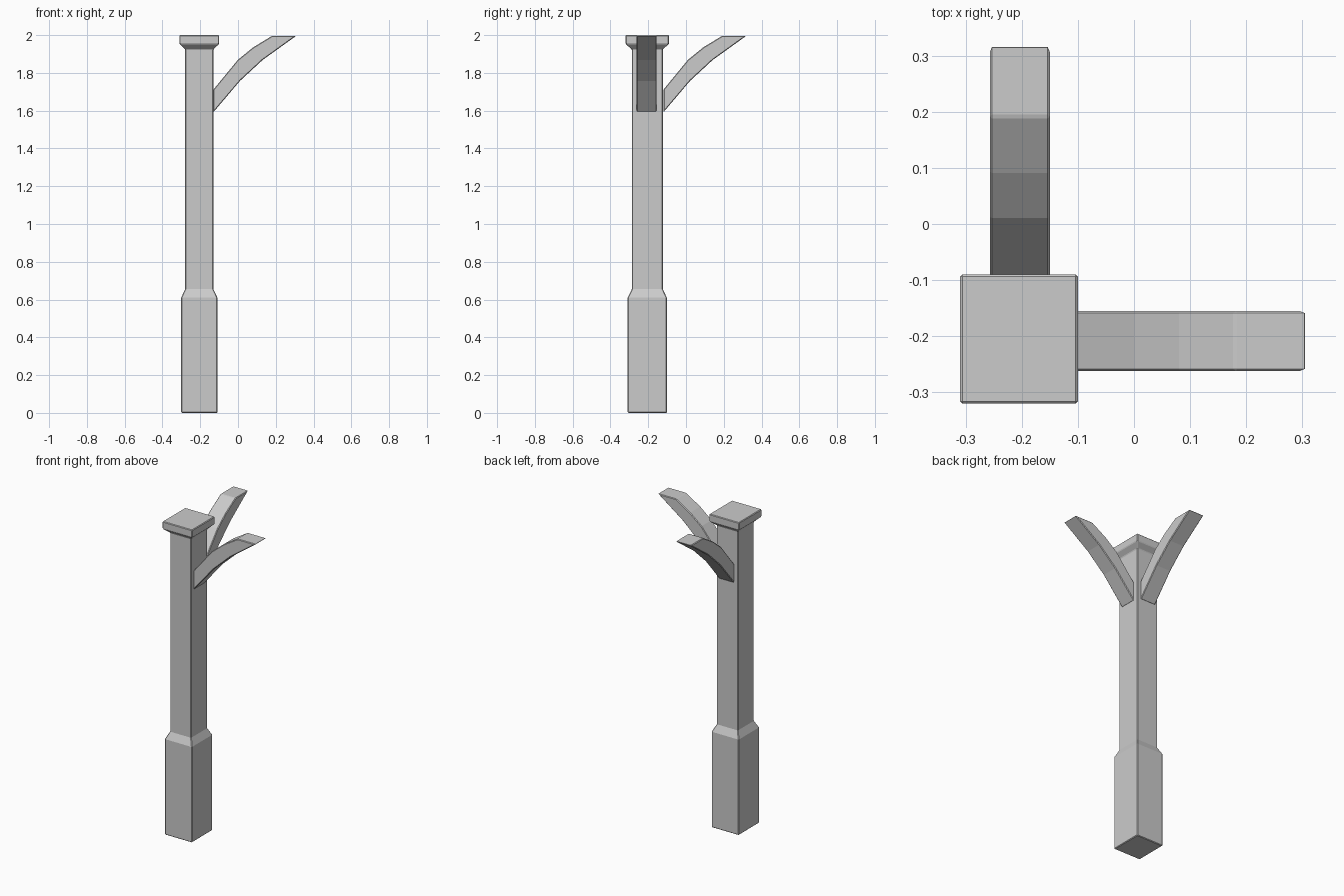
import bpy, bmesh

if "Cube" in bpy.data.objects:
    bpy.data.objects.remove(bpy.data.objects["Cube"])


def finish(name, bm, bevel):
    bmesh.ops.recalc_face_normals(bm, faces=bm.faces)
    mesh = bpy.data.meshes.new(name)
    bm.to_mesh(mesh)
    bm.free()
    obj = bpy.data.objects.new(name, mesh)
    bpy.context.collection.objects.link(obj)
    mod = obj.modifiers.new("soft_edges", "BEVEL")
    mod.width = bevel
    mod.segments = 1
    mod.limit_method = "ANGLE"
    return obj


# Square post: stacked rectangular rings (z, half x, half y)
CX, CY = -0.205, -0.205
rings = [(0.0, 0.096, 0.104), (0.61, 0.096, 0.104),
         (0.655, 0.075, 0.082), (1.925, 0.075, 0.082),
         (1.953, 0.105, 0.115), (2.0, 0.105, 0.115)]
bm = bmesh.new()
loops = [[bm.verts.new((CX + sx * hx, CY + sy * hy, z))
          for sx, sy in ((-1, -1), (1, -1), (1, 1), (-1, 1))]
         for z, hx, hy in rings]
for a, b in zip(loops, loops[1:]):
    for i in range(4):
        j = (i + 1) % 4
        bm.faces.new((a[i], a[j], b[j], b[i]))
bm.faces.new(loops[0])
bm.faces.new(loops[-1])
finish("post", bm, 0.004)

# Curved braces: (outward, z) pairs for lower and upper edges
lower = [(-0.13, 1.592), (0.01, 1.757), (0.13, 1.868), (0.308, 1.996)]
upper = [(-0.13, 1.712), (0.0, 1.87), (0.08, 1.935), (0.18, 1.996)]


def brace(name, lo, hi, place):
    bm = bmesh.new()
    sections = [[bm.verts.new(place(p[0], w, p[1]))
                 for p, w in ((l, lo), (l, hi), (u, hi), (u, lo))]
                for l, u in zip(lower, upper)]
    for a, b in zip(sections, sections[1:]):
        for i in range(4):
            j = (i + 1) % 4
            bm.faces.new((a[i], a[j], b[j], b[i]))
    bm.faces.new(sections[0])
    bm.faces.new(sections[-1])
    return finish(name, bm, 0.004)


brace("side_brace", -0.262, -0.155, lambda d, w, z: (d, w, z))
brace("back_brace", -0.257, -0.15, lambda d, w, z: (w, d + 0.011, z))
